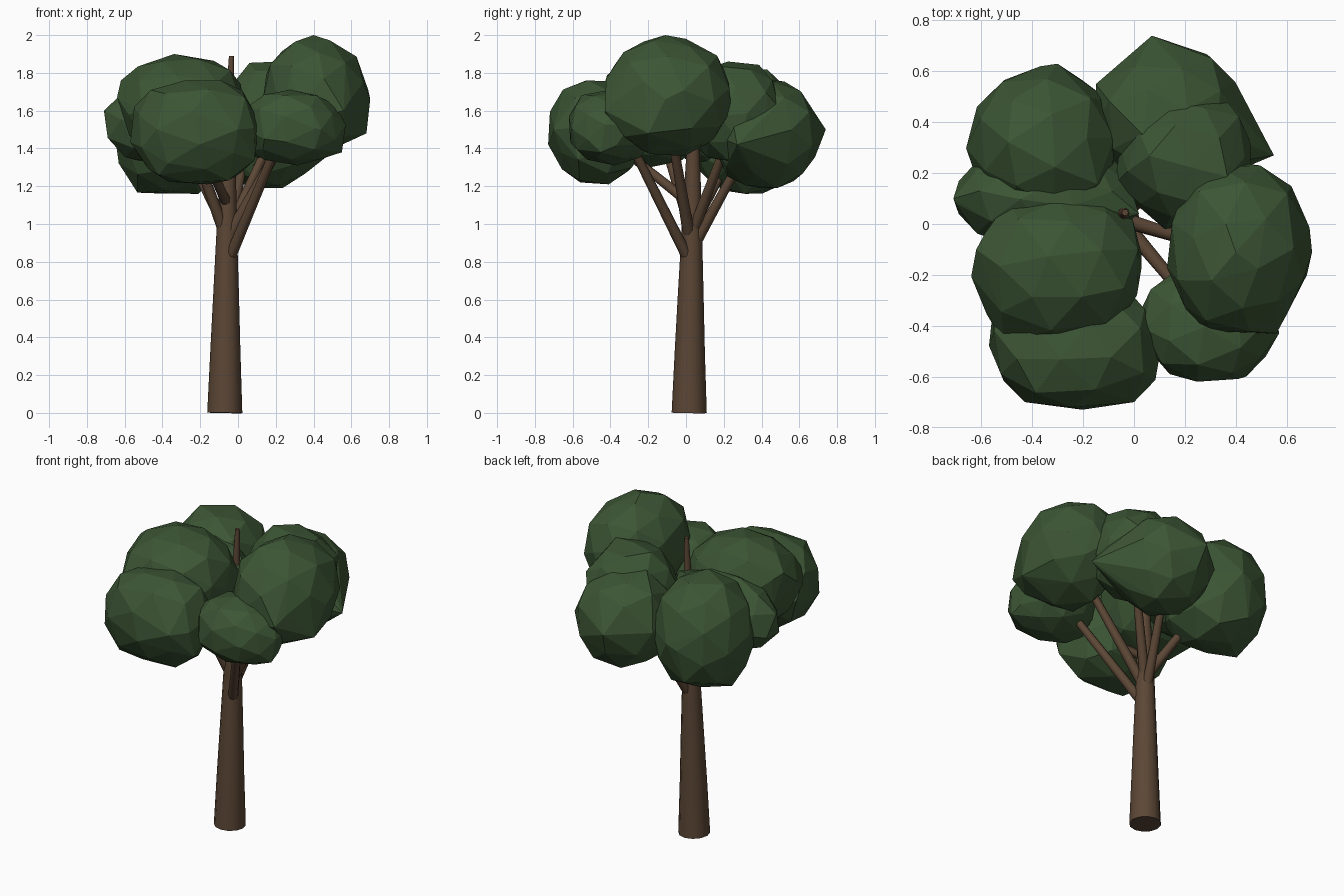
import bpy, bmesh, random
from mathutils import Vector, Euler, noise

if "Cube" in bpy.data.objects:
    bpy.data.objects.remove(bpy.data.objects["Cube"])


def material(name, rgb):
    m = bpy.data.materials.new(name)
    m.diffuse_color = (*rgb, 1)
    m.use_nodes = True
    m.node_tree.nodes["Principled BSDF"].inputs["Base Color"].default_value = m.diffuse_color
    return m


BARK = material("bark brown", (0.105, 0.062, 0.036))
LEAF = material("leaf green", (0.045, 0.092, 0.035))


def finish(bm, name, mat, smooth):
    me = bpy.data.meshes.new(name)
    bm.to_mesh(me)
    bm.free()
    me.materials.append(mat)
    for p in me.polygons:
        p.use_smooth = smooth
    ob = bpy.data.objects.new(name, me)
    bpy.context.collection.objects.link(ob)
    if smooth:
        bpy.ops.object.select_all(action='DESELECT')
        ob.select_set(True)
        bpy.context.view_layer.objects.active = ob
        bpy.ops.object.shade_smooth_by_angle(angle=0.9)
    return ob


def limb(name, points, sides):
    """Tapered tube through (x, y, z, radius) points."""
    bm = bmesh.new()
    rings = []
    axis = (Vector(points[-1][:3]) - Vector(points[0][:3])).normalized()
    turn = Vector((0, 0, 1)).rotation_difference(axis)
    for x, y, z, r in points:
        ring = bmesh.ops.create_circle(bm, segments=sides, radius=r)["verts"]
        for v in ring:
            v.co = Vector((x, y, z)) + turn @ v.co
        rings.append(ring)
    for a, b in zip(rings, rings[1:]):
        for i in range(sides):
            j = (i + 1) % sides
            bm.faces.new((a[i], a[j], b[j], b[i]))
    bm.faces.new(rings[0][::-1])
    bm.faces.new(rings[-1])
    bmesh.ops.recalc_face_normals(bm, faces=bm.faces)
    return finish(bm, name, BARK, True)


def leaf_clump(name, seed, lo, hi, corners):
    """Faceted ball fitted to the box lo..hi, stretched out to a few corners."""
    rng = random.Random(seed)
    ball = bmesh.new()
    bmesh.ops.create_icosphere(ball, subdivisions=2, radius=1)
    spin = Euler([rng.uniform(0, 6.28) for _ in range(3)]).to_matrix()
    shift = Vector((seed * 7.3, seed * 3.1, 0))
    pts = [spin @ v.co * (1 + 0.10 * noise.noise(v.co * 1.3 + shift)
                          + rng.uniform(-0.04, 0.04)) for v in ball.verts]
    ball.free()
    for k in range(3):
        a, b = min(p[k] for p in pts), max(p[k] for p in pts)
        for p in pts:
            t = (p[k] - a) / (b - a) * 2 - 1
            t = abs(t) ** 0.93 * (1 if t > 0 else -1)
            p[k] = (lo[k] + hi[k]) / 2 + t * (hi[k] - lo[k]) / 2
    bm = bmesh.new()
    for p in pts + [Vector(c) for c in corners]:
        bm.verts.new(p)
    bmesh.ops.convex_hull(bm, input=bm.verts)
    bmesh.ops.delete(bm, geom=[v for v in bm.verts if not v.link_faces],
                     context='VERTS')
    bmesh.ops.recalc_face_normals(bm, faces=bm.faces)
    return finish(bm, name, LEAF, False)


# Trunk and the thin leader that pokes out of the crown
limb("trunk", [(-0.07, 0.017, 0, 0.093), (-0.067, 0.02, 0.32, 0.08),
               (-0.063, 0.025, 0.63, 0.068), (-0.06, 0.03, 0.92, 0.056),
               (-0.057, 0.033, 1.08, 0.05), (-0.048, 0.038, 1.4, 0.034),
               (-0.035, 0.045, 1.89, 0.013)], 12)

# Branches: start, end, start radius, end radius
branches = {
    "front_right": ((-0.035, 0.0, 0.84), (0.25, -0.34, 1.52), 0.03, 0.022),
    "right": ((-0.04, 0.015, 0.95), (0.34, -0.10, 1.62), 0.032, 0.02),
    "front_left": ((-0.06, 0.02, 1.11), (-0.22, -0.42, 1.46), 0.028, 0.02),
    "left": ((-0.08, 0.025, 0.98), (-0.3, -0.16, 1.58), 0.032, 0.02),
    "back_left": ((-0.075, 0.04, 1.0), (-0.32, 0.3, 1.48), 0.032, 0.02),
    "back": ((-0.055, 0.05, 0.9), (0.06, 0.38, 1.5), 0.03, 0.02),
    "back_right": ((-0.04, 0.045, 0.98), (0.22, 0.26, 1.55), 0.03, 0.02),
}
for name, (a, b, ra, rb) in branches.items():
    limb(name + "_branch", [(*a, ra), (*b, rb)], 8)

# Crown of leaf clumps: low corner, high corner, outlying points
clumps = {
    "right_high": ((0.13, -0.43, 1.36), (0.69, 0.23, 1.98),
                   [(0.40, -0.11, 2.0), (0.70, -0.11, 1.66), (0.68, -0.2, 1.48),
                    (0.56, -0.43, 1.6), (0.24, -0.40, 1.6), (0.42, 0.24, 1.6)]),
    "front_right": ((0.02, -0.62, 1.31), (0.57, -0.17, 1.71),
                    [(0.44, -0.60, 1.5), (0.14, -0.59, 1.45),
                     (0.55, -0.45, 1.38), (0.14, -0.45, 1.34)]),
    "front_left": ((-0.57, -0.73, 1.21), (0.11, -0.22, 1.76),
                   [(-0.43, -0.70, 1.5), (0.0, -0.70, 1.5),
                    (0.09, -0.57, 1.34), (-0.42, -0.6, 1.26)]),
    "left_high": ((-0.64, -0.46, 1.30), (0.03, 0.12, 1.90),
                  [(-0.51, -0.47, 1.6), (-0.12, -0.42, 1.62),
                   (-0.62, -0.1, 1.76), (0.03, -0.17, 1.6)]),
    "back_left": ((-0.66, 0.0, 1.16), (-0.06, 0.62, 1.83),
                  [(-0.64, 0.37, 1.5), (-0.30, 0.63, 1.5),
                   (-0.12, 0.46, 1.45), (-0.50, 0.3, 1.2)]),
    "left_low": ((-0.70, -0.10, 1.30), (0.0, 0.30, 1.76),
                 [(-0.71, 0.1, 1.6), (0.02, 0.04, 1.66)]),
    "back": ((-0.15, 0.14, 1.19), (0.42, 0.70, 1.78),
             [(0.07, 0.74, 1.5), (0.27, 0.63, 1.5), (-0.15, 0.55, 1.5),
              (0.55, 0.27, 1.42), (0.43, 0.3, 1.33)]),
    "back_right": ((-0.07, -0.02, 1.32), (0.46, 0.50, 1.86),
                   [(0.36, 0.49, 1.62)]),
}
for i, (name, (lo, hi, corners)) in enumerate(clumps.items()):
    leaf_clump(name + "_leaf_clump", i + 3, lo, hi, corners)
